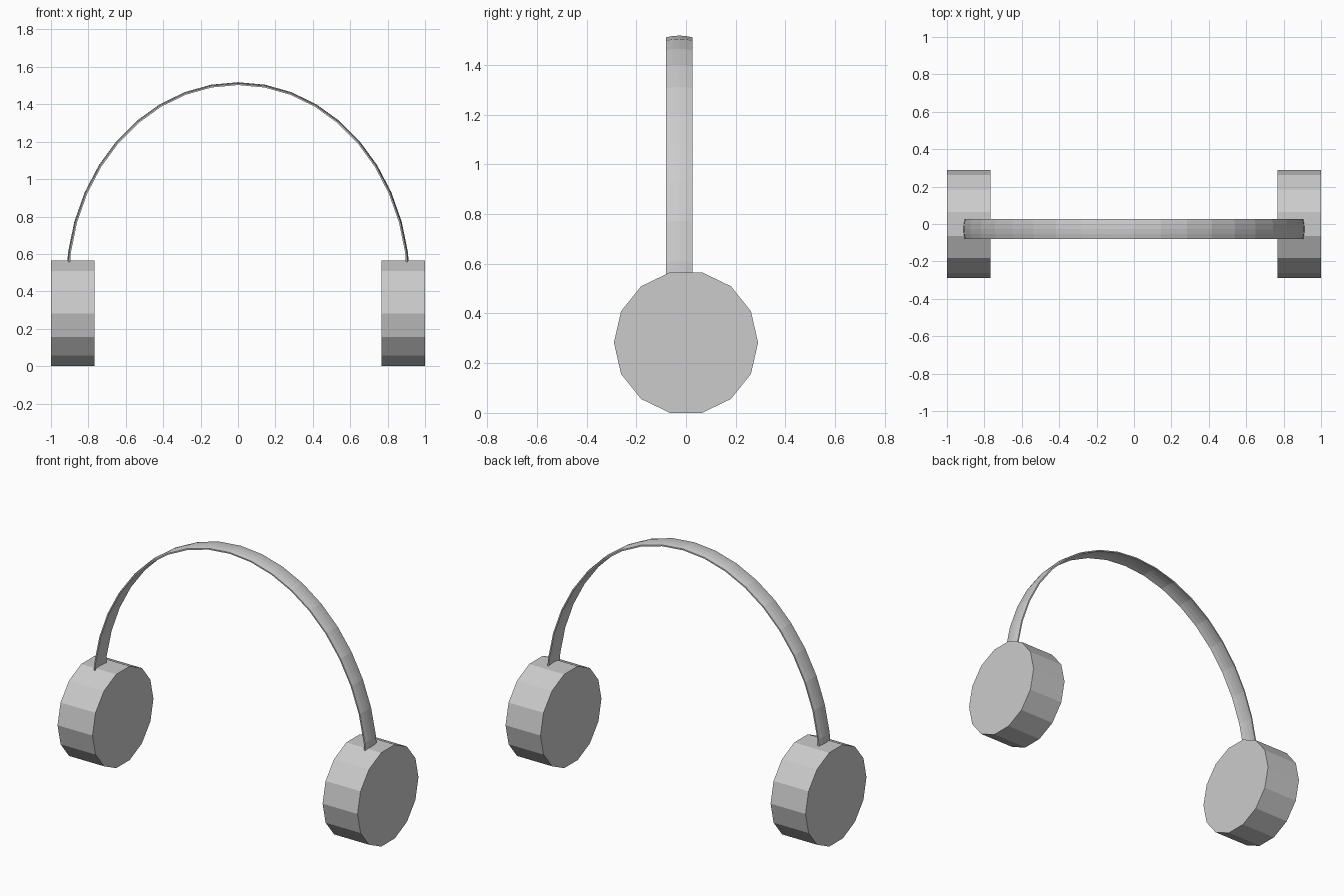
import bpy, bmesh, math
from mathutils import Matrix

cube = bpy.data.objects.get("Cube")
if cube:
    bpy.data.objects.remove(cube, do_unlink=True)

grey = bpy.data.materials.new("plain_grey")
grey.use_nodes = True
colour = (0.6, 0.6, 0.6, 1)
grey.diffuse_color = colour
grey.node_tree.nodes["Principled BSDF"].inputs["Base Color"].default_value = colour


def finish(bm, name):
    bmesh.ops.recalc_face_normals(bm, faces=bm.faces)
    mesh = bpy.data.meshes.new(name)
    bm.to_mesh(mesh)
    bm.free()
    mesh.materials.append(grey)
    obj = bpy.data.objects.new(name, mesh)
    bpy.context.collection.objects.link(obj)
    return obj


# Ear cups: fourteen-sided drums lying along x, with a flat at top and bottom
RADIUS, WIDTH, SIDES = 0.29, 0.233, 14
apothem = RADIUS * math.cos(math.pi / SIDES)
for name, side in (("left_ear_cup", 1), ("right_ear_cup", -1)):
    bm = bmesh.new()
    bmesh.ops.create_cone(bm, cap_ends=True, segments=SIDES, radius1=RADIUS,
                          radius2=RADIUS, depth=WIDTH)
    # Put a corner on the y axis, then lay the drum on its side
    first = bm.verts[:][0].co
    spin = math.pi / 2 - math.atan2(first.y, first.x)
    bm.transform(Matrix.Rotation(math.pi / 2, 4, 'Y') @ Matrix.Rotation(spin, 4, 'Z'))
    bm.transform(Matrix.Translation((side * (1 - WIDTH / 2), 0, apothem)))
    finish(bm, name)

# Headband: thin, slightly crowned ribbon swept over half an ellipse
HALF_SPAN, RISE, BASE, STEPS = 0.92, 1.078, 0.44, 20
MIDDLE, HALF_WIDTH, THICK, CROWN = -0.027, 0.053, 0.008, 0.007
outer = [(u, -CROWN * u * u) for u in (-1, -0.5, 0, 0.5, 1)]
section = outer + [(u, d - THICK) for u, d in reversed(outer)]
bm = bmesh.new()
rings = []
for i in range(STEPS + 1):
    a = math.pi * i / STEPS
    rings.append([bm.verts.new(((HALF_SPAN + d) * math.cos(a),
                                MIDDLE + HALF_WIDTH * u,
                                BASE + (RISE + d) * math.sin(a)))
                  for u, d in section])
n = len(section)
for r, s in zip(rings, rings[1:]):
    for k in range(n):
        bm.faces.new((r[k], r[(k + 1) % n], s[(k + 1) % n], s[k]))
bm.faces.new(rings[0])
bm.faces.new(rings[-1])
band = finish(bm, "headband")
